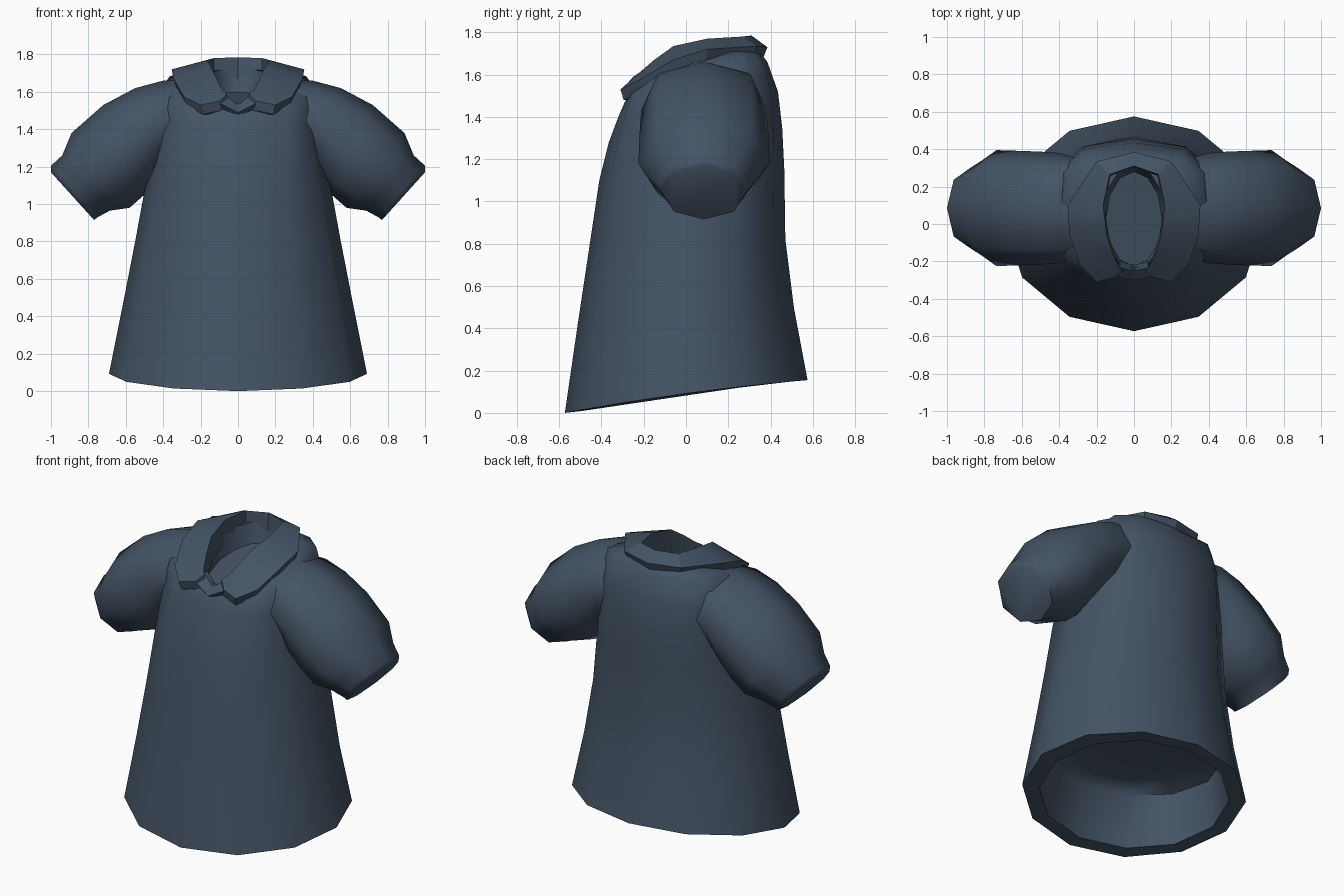
import bpy, bmesh, math

if "Cube" in bpy.data.objects:
    bpy.data.objects.remove(bpy.data.objects["Cube"])

cloth = bpy.data.materials.new("slate_blue_cloth")
cloth.diffuse_color = (0.057, 0.086, 0.127, 1)
cloth.use_nodes = True
cloth.node_tree.nodes["Principled BSDF"].inputs["Base Color"].default_value = cloth.diffuse_color


def loft(name, rings, mirror=False, angle=40):
    """Skin a list of closed rings, cap the ends, optionally mirror across x."""
    bm = bmesh.new()
    loops = [[bm.verts.new(p) for p in r] for r in rings]
    n = len(rings[0])
    for a, b in zip(loops, loops[1:]):
        for i in range(n):
            j = (i + 1) % n
            bm.faces.new((a[i], a[j], b[j], b[i]))
    bm.faces.new(loops[-1])
    if mirror:
        geom = bm.verts[:] + bm.edges[:] + bm.faces[:]
        bmesh.ops.mirror(bm, geom=geom, axis='X', merge_dist=0.0005)
    else:
        bm.faces.new(loops[0][::-1])
    bmesh.ops.recalc_face_normals(bm, faces=bm.faces)
    me = bpy.data.meshes.new(name)
    bm.to_mesh(me)
    bm.free()
    me.materials.append(cloth)
    ob = bpy.data.objects.new(name, me)
    bpy.context.collection.objects.link(ob)
    bpy.ops.object.select_all(action='DESELECT')
    ob.select_set(True)
    bpy.context.view_layer.objects.active = ob
    bpy.ops.object.shade_smooth_by_angle(angle=math.radians(angle))
    return ob


def spow(v, e):
    return math.copysign(abs(v) ** e, v)


def body_ring(zf, zb, yf, yb, xs, bump=0.0, e=1.0):
    """Tilted 12-sided oval: front/back heights and depths, half-width, side lift, squareness."""
    pts = []
    for i in range(12):
        a = math.tau * i / 12
        s, c = spow(math.sin(a), e), spow(math.cos(a), e)
        t = (s + 1) / 2
        pts.append((xs * c, yf + (yb - yf) * t, zf + (zb - zf) * t + bump * c * c))
    return pts


# Body: hollow hem first, then up the outside to the recessed neck
loft("shirt_body", [body_ring(*r) for r in (
    (0.39, 0.42, -0.15, 0.15, 0.20),
    (0.39, 0.42, -0.36, 0.36, 0.44),
    (0.35, 0.39, -0.45, 0.45, 0.55),
    (0.01, 0.155, -0.485, 0.49, 0.585),
    (0.00, 0.155, -0.573, 0.575, 0.69, 0.015),
    (0.40, 0.50, -0.515, 0.51, 0.618),
    (0.80, 0.82, -0.455, 0.47, 0.548, 0, 0.95),
    (1.10, 1.15, -0.41, 0.465, 0.49, 0, 0.85),
    (1.28, 1.35, -0.365, 0.455, 0.455, 0, 0.75),
    (1.40, 1.52, -0.32, 0.435, 0.43, 0.03, 0.68),
    (1.47, 1.66, -0.29, 0.385, 0.40, 0.07, 0.65),
    (1.52, 1.70, -0.26, 0.355, 0.31, 0.06, 0.8),
    (1.54, 1.72, -0.235, 0.31, 0.17, 0.04),
    (1.50, 1.60, -0.225, 0.28, 0.15))], angle=60)


# Sleeves: octagonal rings given by upper point, lower point, half depth, squareness
def sleeve_ring(ux, uz, lx, lz, hw, e, side):
    cx, cz, dx, dz = (ux + lx) / 2, (uz + lz) / 2, (ux - lx) / 2, (uz - lz) / 2
    pts = []
    for i in range(8):
        a = math.tau * i / 8
        c, s = spow(math.cos(a), e), spow(math.sin(a), e)
        pts.append((side * (cx + dx * c), 0.085 + hw * s, cz + dz * c))
    return pts


SLEEVE = ((0.20, 1.67, 0.28, 1.25, 0.25, 0.85), (0.40, 1.66, 0.40, 1.21, 0.295, 0.85),
          (0.55, 1.62, 0.45, 1.12, 0.302, 0.87), (0.72, 1.53, 0.50, 1.05, 0.306, 0.92),
          (0.89, 1.38, 0.58, 0.98, 0.31, 1), (0.94, 1.26, 0.685, 0.965, 0.255, 1),
          (1.00, 1.205, 0.75, 0.93, 0.215, 1), (1.00, 1.17, 0.77, 0.915, 0.20, 1))
for side, label in ((1, "right"), (-1, "left")):
    loft("sleeve_" + label, [sleeve_ring(*r, side) for r in SLEEVE], angle=60)

# Collar: inner fold and outer edge from centre back to front point
COLLAR = (((0, .31, 1.785), (0, .385, 1.73)),
          ((.13, .265, 1.78), (.20, .335, 1.735)),
          ((.165, .10, 1.77), (.355, .10, 1.72)),
          ((.145, -.06, 1.735), (.345, -.06, 1.67)),
          ((.115, -.15, 1.67), (.29, -.22, 1.575)),
          ((.085, -.22, 1.61), (.20, -.31, 1.53)),
          ((.06, -.25, 1.59), (.10, -.285, 1.55)))
loft("collar", [[(i[0] * .95, i[1] * .95, i[2] - .14), i, o, (o[0] * .95, o[1] * .95, o[2] - .05)]
                for i, o in COLLAR], mirror=True, angle=25)

# Small neck band dipping to a notch in the collar opening
loft("neck_band", [[(0, -.22, 1.53), (0, -.25, 1.53), (0, -.30, 1.49), (0, -.25, 1.46)],
                   [(.075, -.20, 1.59), (.075, -.235, 1.59), (.10, -.28, 1.54), (.10, -.24, 1.49)]],
     mirror=True, angle=25)
